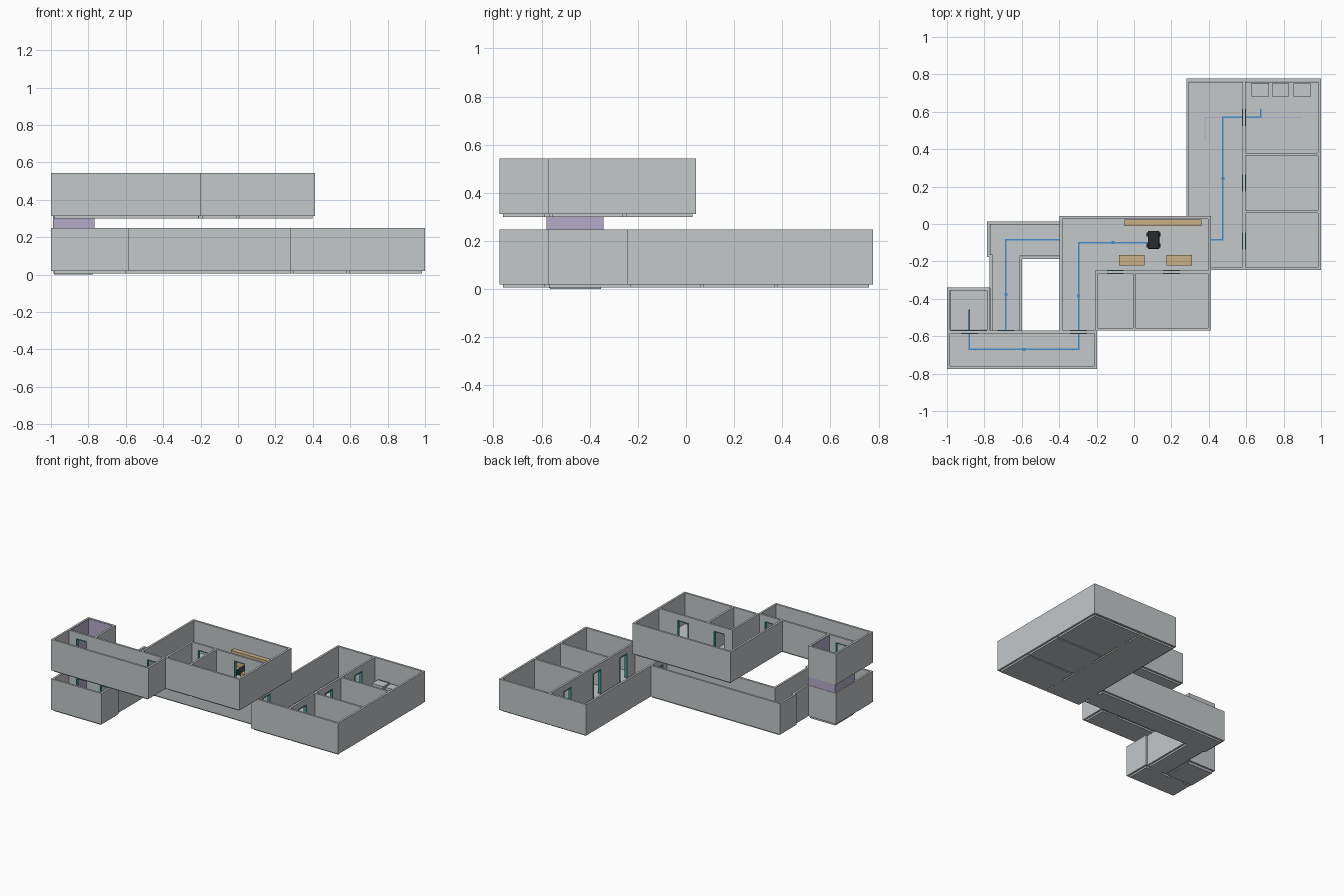
import bpy, bmesh
from mathutils import Vector

if "Cube" in bpy.data.objects:
    bpy.data.objects.remove(bpy.data.objects["Cube"])


def material(name, color):
    m = bpy.data.materials.new(name)
    m.use_nodes = True
    m.diffuse_color = (*color, 1)
    m.node_tree.nodes["Principled BSDF"].inputs["Base Color"].default_value = (*color, 1)
    return m


GREY = material("concrete grey", (0.55, 0.58, 0.59))
TEAL = material("door teal", (0.05, 0.35, 0.32))
PURPLE = material("shaft purple", (0.46, 0.41, 0.58))
TAN = material("wood tan", (0.60, 0.44, 0.24))
BLUE = material("route blue", (0.06, 0.27, 0.60))
BLACK = material("machine black", (0.02, 0.025, 0.03))

T = 0.015            # wall thickness
H = 0.23             # wall height
SLAB = 0.0125        # slab thickness
DOOR_W, DOOR_H = 0.09, 0.185
LOWER, UPPER = 0.0186, 0.3126   # floor levels


def boxes(name, items, mat, bevel=0):
    """One object from boxes given as x0, x1, y0, y1, z0, z1."""
    bm = bmesh.new()
    for x0, x1, y0, y1, z0, z1 in items:
        made = bmesh.ops.create_cube(bm, size=1)["verts"]
        low, high = Vector((x0, y0, z0)), Vector((x1, y1, z1))
        for v in made:
            v.co = Vector(a + (b - a) * (c + 0.5) for a, b, c in zip(low, high, v.co))
    mesh = bpy.data.meshes.new(name)
    bm.to_mesh(mesh)
    bm.free()
    mesh.materials.append(mat)
    ob = bpy.data.objects.new(name, mesh)
    bpy.context.collection.objects.link(ob)
    if bevel:
        mod = ob.modifiers.new("bevel", "BEVEL")
        mod.width, mod.segments = bevel, 2
    return ob


def build_storey(name, z, walls, rooms):
    """Walls on centre lines with door openings, door linings and floor slabs."""
    solid, lining, floor = [], [], []
    for x0, y0, x1, y1, doors in walls:
        along_x = y0 == y1
        c = y0 if along_x else x0
        a, b = (x0, x1) if along_x else (y0, y1)

        def piece(s, e, z0, z1, t=T):
            side = (c - t / 2, c + t / 2)
            return (s, e, *side, z0, z1) if along_x else (*side, s, e, z0, z1)

        start = a - T / 2
        for d in doors:
            s, e = d - DOOR_W / 2, d + DOOR_W / 2
            solid.append(piece(start, s, z, z + H))
            solid.append(piece(s, e, z + DOOR_H, z + H))
            wide = T + 0.006
            lining.append(piece(s, s + 0.005, z, z + DOOR_H, wide))
            lining.append(piece(e - 0.005, e, z, z + DOOR_H, wide))
            lining.append(piece(s, e, z + DOOR_H - 0.005, z + DOOR_H, wide))
            floor.append(piece(s, e, z - SLAB, z, T + 0.004))
            start = e
        solid.append(piece(start, b + T / 2, z, z + H))
    for x0, x1, y0, y1 in rooms:
        floor.append((x0, x1, y0, y1, z - SLAB, z))
    boxes(name + "_walls", solid, GREY)
    boxes(name + "_door_linings", lining, TEAL)
    boxes(name + "_floor", floor, GREY)


# Lower storey
build_storey("lower", LOWER, [
    # east wing
    (0.287, -0.238, 0.287, 0.77, [-0.085]),
    (0.992, -0.238, 0.992, 0.77, []),
    (0.287, -0.238, 0.992, -0.238, []),
    (0.287, 0.77, 0.992, 0.77, []),
    (0.588, -0.238, 0.588, 0.77, [-0.09, 0.22, 0.57]),
    (0.588, 0.065, 0.992, 0.065, []),
    (0.588, 0.373, 0.992, 0.373, []),
    # long corridor and its side branch
    (-0.779, 0.006, 0.287, 0.006, []),
    (-0.779, -0.17, -0.779, 0.006, []),
    (-0.779, -0.17, -0.765, -0.17, []),
    (-0.606, -0.18, 0.287, -0.18, []),
    (-0.765, -0.578, -0.765, -0.17, []),
    (-0.606, -0.578, -0.606, -0.18, []),
    # front lobby
    (-0.992, -0.768, -0.593, -0.768, []),
    (-0.992, -0.578, -0.593, -0.578, [-0.88, -0.685]),
    (-0.992, -0.768, -0.992, -0.578, []),
    (-0.593, -0.768, -0.593, -0.578, []),
    # lift
    (-0.992, -0.578, -0.992, -0.347, []),
    (-0.777, -0.578, -0.777, -0.347, []),
    (-0.992, -0.347, -0.777, -0.347, []),
], [
    (0.295, 0.583, -0.23, 0.76),
    (0.593, 0.985, -0.23, 0.06),
    (0.593, 0.985, 0.07, 0.368),
    (0.593, 0.985, 0.378, 0.76),
    (-0.77, 0.28, -0.172, 0),
    (-0.757, -0.613, -0.57, -0.172),
    (-0.985, -0.6, -0.76, -0.585),
])

# Upper storey
build_storey("upper", UPPER, [
    # main hall with two rooms
    (-0.39, -0.57, -0.39, 0.034, []),
    (0.404, -0.563, 0.404, 0.034, []),
    (-0.39, 0.034, 0.404, 0.034, []),
    (-0.2, -0.563, 0.404, -0.563, []),
    (-0.2, -0.257, 0.404, -0.257, [-0.1, 0.2]),
    (-0.2, -0.563, -0.2, -0.257, []),
    (0.001, -0.563, 0.001, -0.257, []),
    # front corridor
    (-0.992, -0.768, -0.205, -0.768, []),
    (-0.992, -0.578, -0.205, -0.578, [-0.88, -0.296]),
    (-0.992, -0.768, -0.992, -0.578, []),
    (-0.205, -0.768, -0.205, -0.578, []),
    # lift
    (-0.992, -0.578, -0.992, -0.347, []),
    (-0.777, -0.578, -0.777, -0.347, []),
    (-0.992, -0.347, -0.777, -0.347, []),
], [
    (-0.383, -0.208, -0.57, -0.25),
    (-0.383, 0.397, -0.25, 0.027),
    (-0.192, -0.006, -0.556, -0.264),
    (0.008, 0.397, -0.556, -0.264),
    (-0.985, -0.212, -0.76, -0.585),
])


# Lift shaft: floor, inner lining and the band between the storeys
def shaft(x0, x1, y0, y1, z0, z1, t, front):
    sides = [(x0, x0 + t, y0, y1, z0, z1), (x1 - t, x1, y0, y1, z0, z1),
             (x0, x1, y1 - t, y1, z0, z1)]
    return sides + ([(x0, x1, y0, y0 + t, z0, z1)] if front else [])


TOP = LOWER + H
boxes("lift_floor", [(-0.985, -0.775, -0.565, -0.353, 0, 0.006)], GREY)
boxes("lift_lining", shaft(-0.986, -0.783, -0.57, -0.353, 0.005, UPPER + H - 0.004, 0.003, False), PURPLE)
boxes("lift_band", shaft(-0.99, -0.766, -0.58, -0.342, TOP, UPPER, 0.012, True), PURPLE)


# Route strips with small markers at the middle of longer runs
def route(name, z, points):
    items, w = [], 0.004
    for (xa, ya), (xb, yb) in zip(points, points[1:]):
        items.append((min(xa, xb) - w, max(xa, xb) + w, min(ya, yb) - w, max(ya, yb) + w, z, z + 0.005))
        if abs(xa - xb) + abs(ya - yb) > 0.3:
            mx, my = (xa + xb) / 2, (ya + yb) / 2
            items.append((mx - 2 * w, mx + 2 * w, my - 2 * w, my + 2 * w, z, z + 0.007))
    boxes(name, items, BLUE)


route("lower_route", LOWER + 0.001, [(-0.88, -0.46), (-0.88, -0.67), (-0.685, -0.67), (-0.685, -0.085),
                                     (0.475, -0.085), (0.475, 0.57), (0.677, 0.57), (0.677, 0.61)])
route("upper_route", UPPER + 0.001, [(-0.88, -0.56), (-0.88, -0.67), (-0.296, -0.67),
                                     (-0.296, -0.1), (0.07, -0.1)])
boxes("lift_route", [(-0.884, -0.876, -0.57, -0.46, UPPER, UPPER + 0.005)], BLUE)
boxes("guide_line", [(0.38, 0.9, 0.568, 0.572, LOWER, LOWER + 0.003),
                     (0.378, 0.382, 0.45, 0.572, LOWER, LOWER + 0.003)], PURPLE)

# Hall furniture
boxes("long_counter", [(-0.05, 0.36, -0.01, 0.024, UPPER, UPPER + 0.11)], TAN)
for side, x in (("right", -0.08), ("left", 0.175)):
    boxes(side + "_table", [(x, x + 0.135, -0.222, -0.165, UPPER, UPPER + 0.08)], TAN)

# Wheeled machine
boxes("machine_body", [(0.074, 0.136, -0.133, -0.037, UPPER + 0.01, UPPER + 0.045)], BLACK, 0.005)
boxes("machine_wheels", [(x, x + 0.01, y, y + 0.022, UPPER, UPPER + 0.022)
                         for x in (0.067, 0.133) for y in (-0.125, -0.067)], BLACK)

# Benches in the back room
for n, x in enumerate((0.628, 0.737, 0.854)):
    boxes("bench_%d" % (n + 1), [(x, x + 0.093, 0.682, 0.75, LOWER, LOWER + 0.075)], GREY)
boxes("bench_back", [(0.628, 0.721, 0.75, 0.754, LOWER, LOWER + 0.078)], TEAL)
